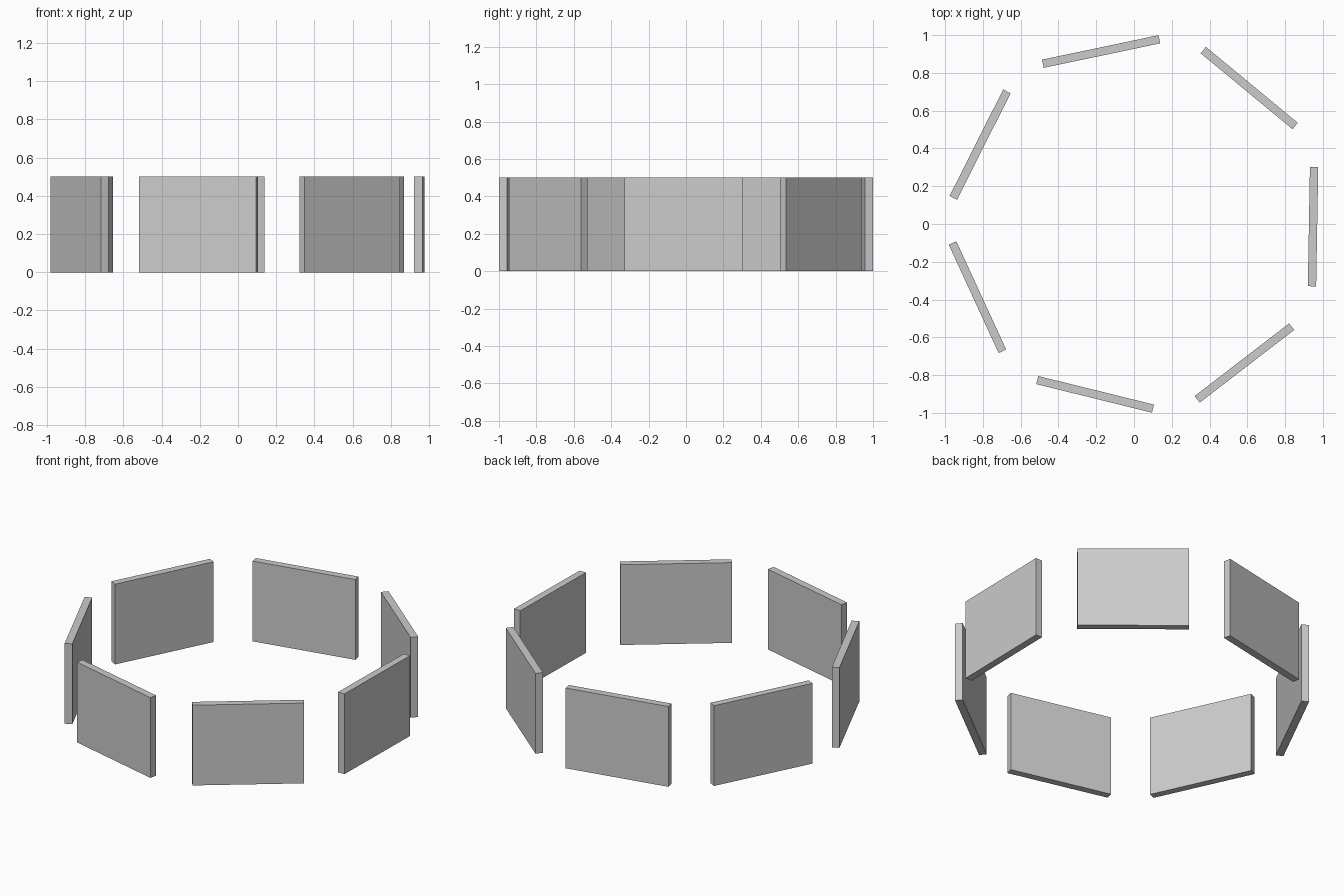
import bpy, math

if "Cube" in bpy.data.objects:
    bpy.data.objects.remove(bpy.data.objects["Cube"])

COUNT = 7
RADIUS = 0.931                 # ring centre to middle of each panel
CX, CY = 0.017, 0.002          # ring centre
START = math.radians(-1.0)     # slight twist of the whole ring
THICK, WIDTH, HEIGHT = 0.044, 0.631, 0.5


def panel(i):
    # One upright slab facing the ring centre
    a = START + i * math.tau / COUNT
    bpy.ops.mesh.primitive_cube_add(
        size=1,
        location=(CX + RADIUS * math.cos(a), CY + RADIUS * math.sin(a), HEIGHT / 2),
        rotation=(0, 0, a))
    ob = bpy.context.object
    ob.name = f"ring_panel_{i + 1}"
    ob.scale = (THICK, WIDTH, HEIGHT)
    bpy.ops.object.transform_apply(location=False, rotation=False, scale=True)


# Ring of seven panels
for i in range(COUNT):
    panel(i)
